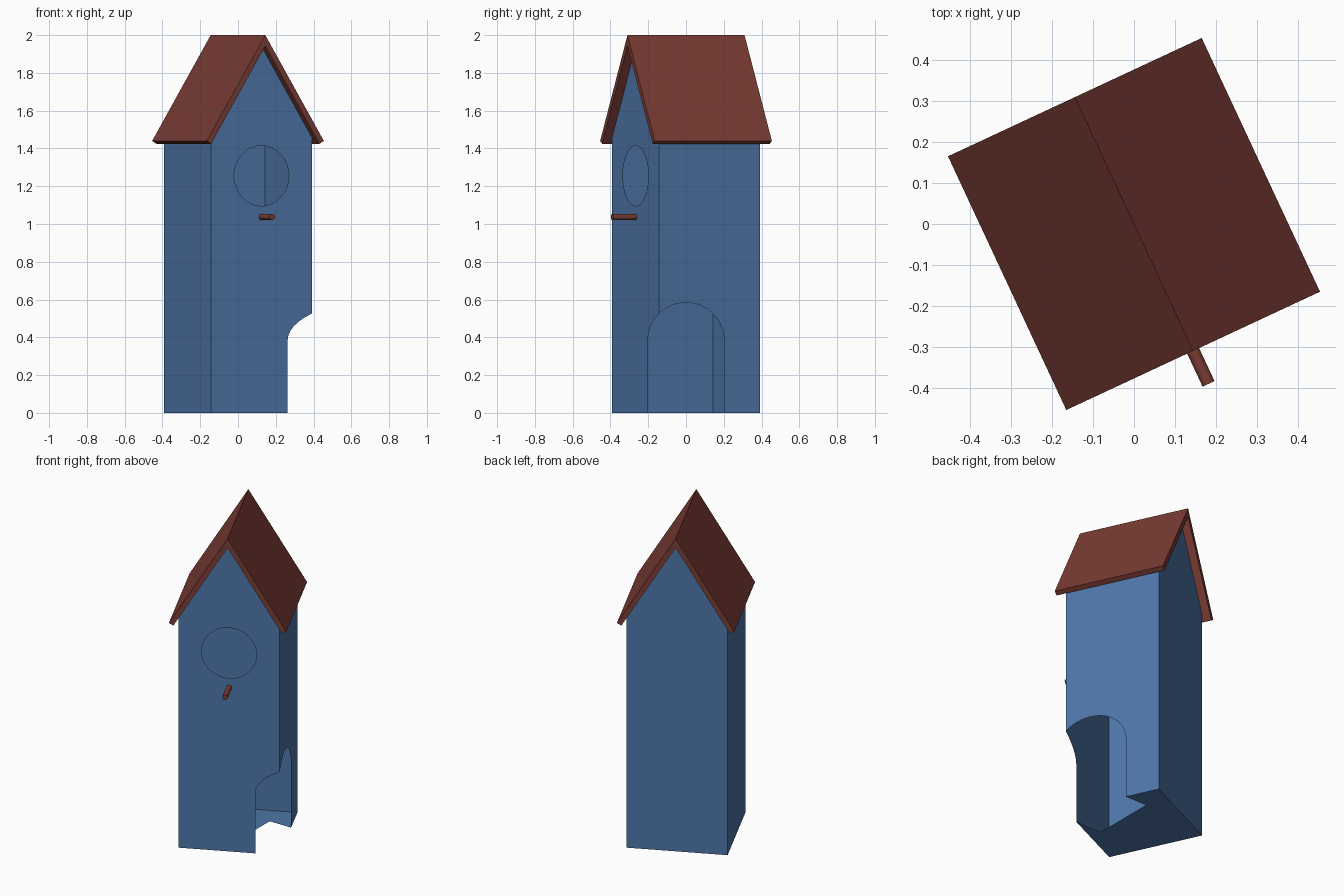
import bpy, bmesh, math
from mathutils import Vector

if "Cube" in bpy.data.objects:
    bpy.data.objects.remove(bpy.data.objects["Cube"])

ROT = math.radians(25)            # the whole house is turned about z
C, S = math.cos(ROT), math.sin(ROT)
HALF, EAVE, APEX = 0.294, 1.459, 1.94
DOOR_R, DOOR_SPRING, DOOR_X = 0.202, 0.382, 0.08


def material(name, rgb):
    m = bpy.data.materials.new(name)
    m.diffuse_color = (*rgb, 1)
    m.use_nodes = True
    m.node_tree.nodes["Principled BSDF"].inputs["Base Color"].default_value = m.diffuse_color
    return m


blue = material("blue paint", (0.076, 0.181, 0.392))
brown = material("red brown", (0.195, 0.045, 0.034))


def place(u, f, z):
    """House coordinates (right, forward, up) to world."""
    return Vector((u * C + f * S, u * S - f * C, z))


def finish(bm, name, mat):
    bmesh.ops.remove_doubles(bm, verts=bm.verts, dist=0.0001)
    bmesh.ops.recalc_face_normals(bm, faces=bm.faces)
    me = bpy.data.meshes.new(name)
    bm.to_mesh(me)
    bm.free()
    me.materials.append(mat)
    ob = bpy.data.objects.new(name, me)
    bpy.context.collection.objects.link(ob)
    return ob


def face(bm, pts):
    return bm.faces.new([bm.verts.new(p) for p in pts])


def loop_edges(bm, pts):
    vs = [bm.verts.new(p) for p in pts]
    return [bm.edges.new((a, b)) for a, b in zip(vs, vs[1:] + vs[:1])]


# House shell: thin walls, open arched doorway cut straight along x
bm = bmesh.new()
H = HALF


def front_at(y, z):
    return place((y + H * C) / S, H, z)


def side_at(y, z):
    return place(H, (H * S - y) / C, z)


corner_y = place(H, H, 0).y
corner_z = DOOR_SPRING + math.sqrt(DOOR_R ** 2 - corner_y ** 2)
arch = [(-DOOR_R * math.cos(math.pi * i / 24), DOOR_SPRING + DOOR_R * math.sin(math.pi * i / 24))
        for i in range(25)]
arch_front = [p for p in arch if p[0] < corner_y - 0.002]
arch_side = [p for p in arch if p[0] > corner_y + 0.002]
corner = place(H, H, corner_z)

# front wall with round entrance hole
outline = [place(-H, H, 0), front_at(-DOOR_R, 0)]
outline += [front_at(*p) for p in arch_front]
outline += [corner, place(H, H, EAVE), place(0, H, APEX), place(-H, H, EAVE)]
hole = [place(0.16 * math.cos(a), H, 1.255 + 0.16 * math.sin(a))
        for a in (math.tau * i / 32 for i in range(32))]
edges = loop_edges(bm, outline) + loop_edges(bm, hole)
bmesh.ops.triangle_fill(bm, edges=edges, use_beauty=True, normal=place(0, 1, 0))

# right wall, left wall, back wall, floor and sloped ceiling
face(bm, [place(H, -H, 0), place(H, -H, EAVE), place(H, H, EAVE), corner]
     + [side_at(*p) for p in arch_side] + [side_at(DOOR_R, 0)])
face(bm, [place(-H, -H, 0), place(-H, H, 0), place(-H, H, EAVE), place(-H, -H, EAVE)])
face(bm, [place(-H, -H, 0), place(H, -H, 0), place(H, -H, EAVE),
          place(0, -H, APEX), place(-H, -H, EAVE)])
face(bm, [place(-H, H, 0), front_at(-DOOR_R, 0), Vector((DOOR_X, -DOOR_R, 0)),
          Vector((DOOR_X, DOOR_R, 0)), side_at(DOOR_R, 0), place(H, -H, 0), place(-H, -H, 0)])
for s in (-1, 1):
    face(bm, [place(s * H, -H, EAVE), place(s * H, H, EAVE), place(0, H, APEX), place(0, -H, APEX)])
finish(bm, "house_shell", blue)

# Gabled roof: chevron section extruded front to back
bm = bmesh.new()
R = 0.342
section = [(0, 2.0), (R, 1.44), (R - 0.0256, 1.4244), (0, 1.942),
           (0.0256 - R, 1.4244), (-R, 1.44)]
end = face(bm, [place(u, -R, z) for u, z in section])
ext = bmesh.ops.extrude_face_region(bm, geom=[end], use_keep_orig=True)
bmesh.ops.translate(bm, verts=[v for v in ext["geom"] if isinstance(v, bmesh.types.BMVert)],
                    vec=place(0, 2 * R, 0))
finish(bm, "roof", brown)

# Perch rod under the hole
bpy.ops.mesh.primitive_cylinder_add(vertices=16, radius=0.016, depth=0.14,
                                    location=place(0, 0.361, 1.037),
                                    rotation=(math.pi / 2, 0, ROT))
perch = bpy.context.object
perch.name = "perch"
perch.data.materials.append(brown)
bpy.ops.object.shade_smooth_by_angle()
